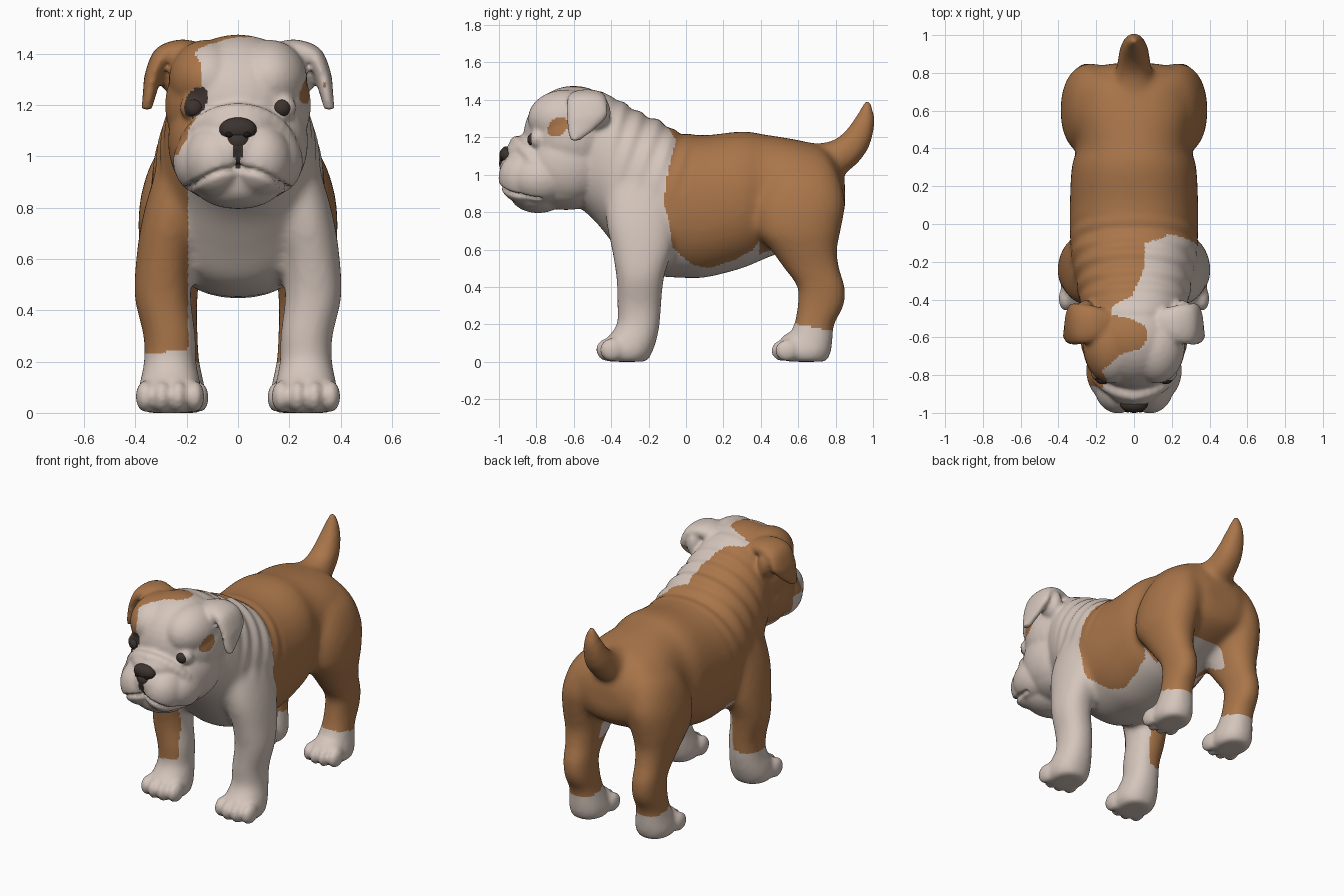
import bpy, bmesh, math
from mathutils import Matrix, Vector

if "Cube" in bpy.data.objects:
    bpy.data.objects.remove(bpy.data.objects["Cube"])


def material(name, rgb):
    m = bpy.data.materials.new(name)
    m.diffuse_color = (*rgb, 1)
    m.use_nodes = True
    m.node_tree.nodes["Principled BSDF"].inputs["Base Color"].default_value = m.diffuse_color
    return m


CREAM = material("cream_fur", (0.66, 0.56, 0.50))
BROWN = material("brown_fur", (0.40, 0.18, 0.068))
DARK = material("dark_skin", (0.045, 0.033, 0.028))
BLACK = material("nostril_black", (0.012, 0.009, 0.008))


def ball(bm, c, r):
    bmesh.ops.create_uvsphere(bm, u_segments=32, v_segments=20, radius=1,
                              matrix=Matrix.Translation(c) @ Matrix.Diagonal((*r, 1)))


def pair(bm, c, r):
    for s in (-1, 1):
        ball(bm, (c[0] * s, c[1], c[2]), r)


def spline(rows, n=6):
    """Smooth in-between rows (Catmull-Rom)."""
    p = [rows[0]] + list(rows) + [rows[-1]]
    out = []
    for i in range(1, len(p) - 2):
        for k in range(n):
            t = k / n
            out.append([0.5 * (2 * b + (c - a) * t + (2 * a - 5 * b + 4 * c - d) * t * t
                               + (3 * b - a - 3 * c + d) * t ** 3)
                        for a, b, c, d in zip(p[i - 1], p[i], p[i + 1], p[i + 2])])
    return out + [list(rows[-1])]


def loft(bm, rows, seg=40, power=0.9):
    """Rows of centre, first half axis, second half axis; capped."""
    rings = []
    for r in spline(rows):
        c, u, v = Vector(r[:3]), Vector(r[3:6]), Vector(r[6:])
        ring = []
        for k in range(seg):
            a = 2 * math.pi * k / seg
            ca, sa = math.cos(a), math.sin(a)
            ring.append(bm.verts.new(c + u * math.copysign(abs(ca) ** power, ca)
                                     + v * math.copysign(abs(sa) ** power, sa)))
        rings.append(ring)
    faces = [bm.faces.new((a[k], a[(k + 1) % seg], b[(k + 1) % seg], b[k]))
             for a, b in zip(rings, rings[1:]) for k in range(seg)]
    faces += [bm.faces.new(rings[0][::-1]), bm.faces.new(rings[-1])]
    bmesh.ops.recalc_face_normals(bm, faces=faces)


def to_object(bm, name, mat=None):
    me = bpy.data.meshes.new(name)
    bm.to_mesh(me)
    bm.free()
    me.shade_smooth()
    if mat:
        me.materials.append(mat)
    ob = bpy.data.objects.new(name, me)
    bpy.context.collection.objects.link(ob)
    return ob


def fuse(bm, name, voxel, smooth):
    """Melt overlapping shells into one skin."""
    ob = to_object(bm, name)
    m = ob.modifiers.new("remesh", 'REMESH')
    m.mode, m.voxel_size = 'VOXEL', voxel
    m = ob.modifiers.new("smooth", 'SMOOTH')
    m.factor, m.iterations = 0.5, smooth
    me = bpy.data.meshes.new_from_object(ob.evaluated_get(bpy.context.evaluated_depsgraph_get()))
    ob.modifiers.clear()
    ob.data = me
    return ob


def curve(pts, x):
    """Piecewise linear lookup."""
    if x <= pts[0][0]:
        return pts[0][1]
    for (a, b), (c, d) in zip(pts, pts[1:]):
        if x <= c:
            return b + (d - b) * (x - a) / (c - a)
    return pts[-1][1]


# Trunk: y, bottom, top, half width
bm = bmesh.new()
trunk = [(-.64, .88, 1.33, .20), (-.5, .765, 1.45, .26), (-.4, .645, 1.42, .29), (-.3, .52, 1.365, .31),
         (-.2, .47, 1.31, .33), (-.13, .455, 1.285, .335), (-.05, .45, 1.23, .34), (.1, .45, 1.212, .34),
         (.3, .50, 1.232, .33), (.42, .55, 1.215, .30), (.6, .62, 1.185, .32), (.74, .68, 1.145, .285),
         (.82, .74, 1.05, .22), (.85, .82, .96, .12)]
loft(bm, [(0, y, (a + b) / 2, w, 0, 0, 0, 0, (b - a) / 2) for y, a, b, w in trunk])

# Legs: z, centre x, centre y, half width, half depth
front_leg = [(0, .265, -.315, .10, .11), (.05, .265, -.315, .125, .135), (.12, .265, -.29, .118, .135),
             (.2, .265, -.255, .102, .115), (.3, .267, -.25, .102, .118), (.45, .293, -.245, .11, .128),
             (.6, .285, -.235, .112, .162), (.75, .255, -.24, .12, .187), (.9, .215, -.235, .12, .19),
             (1.05, .175, -.22, .11, .16), (1.15, .14, -.2, .08, .1)]
hind_leg = [(0, .237, .645, .095, .11), (.05, .237, .64, .115, .135), (.12, .237, .66, .104, .125),
            (.2, .24, .685, .09, .108), (.3, .243, .72, .086, .125), (.4, .247, .722, .088, .128),
            (.5, .25, .672, .097, .148), (.6, .25, .63, .12, .178), (.7, .245, .602, .143, .225),
            (.85, .228, .61, .15, .24), (1.0, .19, .62, .135, .195), (1.1, .14, .62, .09, .14)]
for s in (-1, 1):
    for leg in (front_leg, hind_leg):
        loft(bm, [(x * s, y, z, rx, 0, 0, 0, ry, 0) for z, x, y, rx, ry in leg])

# Tail: y, z, radius, slope angle
tail = [(.72, 1.06, .11, 15), (.83, 1.105, .092, 35), (.905, 1.175, .08, 52),
        (.945, 1.255, .064, 68), (.965, 1.33, .044, 82), (.97, 1.405, .016, 92)]
loft(bm, [(0, y, z, r, 0, 0, 0, -r * math.sin(math.radians(a)), r * math.cos(math.radians(a)))
          for y, z, r, a in tail])
base = fuse(bm, "dog_base", .018, 9)

# Head, built on top of the melted body
bm = bmesh.new()
bm.from_mesh(base.data)
bpy.data.objects.remove(base)
ball(bm, (0, -.6, 1.2), (.285, .27, .275))            # cranium
pair(bm, (.12, -.64, 1.30), (.15, .205, .155))        # brows
pair(bm, (.145, -.63, 1.06), (.128, .2, .2))          # cheeks
ball(bm, (0, -.64, .93), (.225, .22, .118))           # throat
pair(bm, (.085, -.86, .985), (.125, .143, .143))      # jowls
pair(bm, (.135, -.775, .98), (.118, .16, .13))        # jowl sides
ball(bm, (0, -.87, 1.03), (.13, .128, .115))          # muzzle middle
ball(bm, (0, -.83, 1.12), (.16, .135, .09))           # nose bridge
ball(bm, (0, -.79, .895), (.175, .15, .1))            # chin
pair(bm, (.17, -.795, 1.19), (.058, .042, .052))      # eyelids
for k in range(-9, 10):                               # wrinkle arching over the muzzle
    a = k / 9 * 1.5
    ball(bm, (.208 * math.sin(a), -.905 + .14 * abs(k / 9) ** 1.5, .99 + .182 * math.cos(a)), (.038,) * 3)
# Folded ears: x, y, z, half length, thickness, thickness direction
ear = [(.14, -.53, 1.39, .08, .05, 100), (.225, -.53, 1.41, .10, .046, 90), (.295, -.53, 1.385, .108, .043, 55),
       (.33, -.53, 1.315, .108, .034, 22), (.345, -.56, 1.245, .075, .026, 10), (.357, -.595, 1.182, .025, .02, 5)]
for s in (-1, 1):
    loft(bm, [(x * s, y, z, 0, w, 0, d * s * math.cos(math.radians(a)), 0, d * math.sin(math.radians(a)))
              for x, y, z, w, d, a in ear])
pair(bm, (.255, -.48, 1.33), (.05, .08, .09))         # ear roots
# Toes and insteps
pair(bm, (.265, -.35, .085), (.118, .085, .08))
pair(bm, (.237, .58, .082), (.105, .085, .078))
for i, x in enumerate((.17, .233, .297, .36)):
    d = .02 if i in (1, 2) else 0
    pair(bm, (x, -.395 - d, .064), (.039, .066, .062))
    pair(bm, (.237 + (x - .265) * .92, .54 - d, .06), (.035, .064, .058))
dog = fuse(bm, "dog_coat", .0125, 5)
me = dog.data

# Sculpted creases: mouth, muzzle split, neck folds
normals = [v.normal.copy() for v in me.vertices]
for v, n in zip(me.vertices, normals):
    x, y, z = v.co
    push = 0
    if y < -.78 and z < 1.03:
        lip = .95 - 2.0 * x * x
        push -= .02 * math.exp(-((z - lip) / .012) ** 2)
        if z > lip and y < -.88:
            push -= .013 * math.exp(-(x / .012) ** 2)
    if -.42 < y < .06 and z > .85 and abs(x) < .36:
        fade = min(1, (z - .85) / .25) * min(1, (y + .42) / .08, (.06 - y) / .08)
        push += .005 * fade * math.sin((y + .35 * (1.2 - z)) * 2 * math.pi / .105)
    v.co += n * push

# Coat pattern
crown = [(-.95, -.15), (-.86, -.13), (-.78, -.17), (-.69, -.07), (-.66, .04), (-.6, .07), (-.54, .06),
         (-.5, -.02), (-.48, -.12), (-.43, -.11), (-.38, -.01), (-.25, .05), (-.1, .06), (-.06, .2)]
saddle = [(.6, -.07), (.75, -.09), (.85, -.12), (1.0, -.10), (1.2, -.05)]
belly = [(-.07, .61), (.03, .52), (.12, .50), (.25, .54), (.36, .60), (.40, .66)]


def coat(x, y, z):
    if abs(x) < .013 and y < -.9 and .955 < z < 1.06:
        return 2                                        # lip line
    if y < -.7 and ((x + .168 + .3 * (1.2 - z)) / .042) ** 2 + ((z - 1.21) / .06) ** 2 < 1:
        return 2                                        # eye patch
    if z < (.25 + .15 * (x + .2) if y < 0 else .2 - .2 * (y - .6)):
        return 0                                        # socks
    if x > .2 and ((y + .685) / .055) ** 2 + ((z - 1.255 - .3 * (y + .685)) / .05) ** 2 < 1:
        return 1                                        # temple spot
    if y > curve(saddle, z):
        under = y < .39 and z < curve(belly, y)
        groin = .36 < y < .68 and abs(x) < .15 and .52 < z < .76
        return 0 if under or groin else 1
    if y < -.74 and z < 1.01 or y < -.86 and z < 1.12 or y < -.5 and z < .9:
        return 0                                        # muzzle and throat
    if z < .5 and y > -.24:
        return 1 if x < -.24 else 0                     # back of the brown foreleg
    t = min(1, max(0, (z - 1.1) / .1))
    return 1 if x < -.195 + (curve(crown, y) + .195) * t else 0


me.materials.clear()
for m in (CREAM, BROWN, DARK):
    me.materials.append(m)
for p in me.polygons:
    p.material_index = coat(*p.center)
me.shade_smooth()

# Nose and nostrils
bm = bmesh.new()
ball(bm, (0, -.956, 1.105), (.073, .042, .047))
ball(bm, (0, -.96, 1.06), (.05, .04, .045))
to_object(bm, "nose", DARK)
bm = bmesh.new()
pair(bm, (.034, -.986, 1.085), (.015, .012, .011))
to_object(bm, "nostrils", BLACK)

# Eyes
bm = bmesh.new()
pair(bm, (.17, -.814, 1.188), (.037, .034, .036))
to_object(bm, "eyes", DARK)
